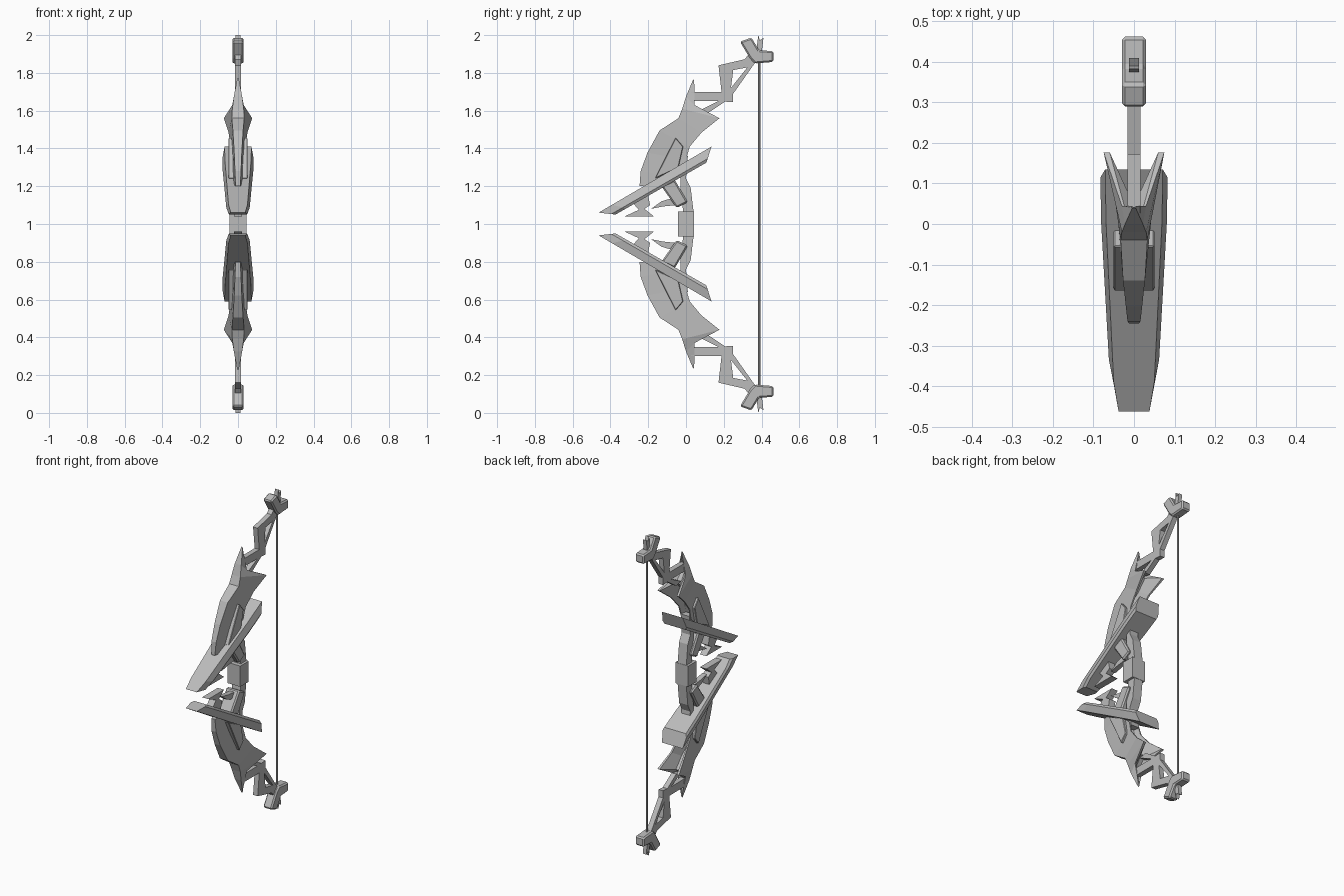
import bpy, bmesh
from mathutils import Vector

if "Cube" in bpy.data.objects:
    bpy.data.objects.remove(bpy.data.objects["Cube"], do_unlink=True)

GREY = (0.5, 0.5, 0.5, 1)
mat = bpy.data.materials.new("plain_grey")
mat.use_nodes = True
mat.diffuse_color = GREY
mat.node_tree.nodes["Principled BSDF"].inputs["Base Color"].default_value = GREY


def loft(name, rings, bevel=0.0):
    """Skin closed rings of equal length, and cap both ends."""
    bm = bmesh.new()
    loops = [[bm.verts.new(p) for p in ring] for ring in rings]
    n = len(loops[0])
    for a, b in zip(loops, loops[1:]):
        for i in range(n):
            j = (i + 1) % n
            bm.faces.new((a[i], a[j], b[j], b[i]))
    bm.faces.new(loops[0])
    bm.faces.new(loops[-1])
    bmesh.ops.recalc_face_normals(bm, faces=bm.faces)
    mesh = bpy.data.meshes.new(name)
    bm.to_mesh(mesh)
    bm.free()
    obj = bpy.data.objects.new(name, mesh)
    bpy.context.collection.objects.link(obj)
    mesh.materials.append(mat)
    if bevel:
        mod = obj.modifiers.new("bevel", "BEVEL")
        mod.width, mod.segments = bevel, 1
    return obj


def prism(name, profile, half, bevel=0.0, centre=0.0):
    """Side profile of (y, z) points, extruded across x."""
    return loft(name, [[(centre + s * half, y, z) for y, z in profile]
                       for s in (-1, 1)], bevel)


def build_half(side, flip):
    def nm(part):
        return side + "_" + part

    def plate(part, profile, half, bevel=0.0, centre=0.0):
        return prism(nm(part), [(y, flip(z)) for y, z in profile], half, bevel, centre)

    # Swept guard blade: hexagonal section, wider to the back
    top = [Vector((-.463, 1.06)), Vector((.135, 1.41))]
    low = [Vector((-.373, 1.05)), Vector((.108, 1.325))]
    rings = []
    for t, w in ((0, .05), (.12, .062), (.78, .081), (1, .083)):
        a, b = top[0].lerp(top[1], t), low[0].lerp(low[1], t)
        m = a.lerp(b, .75)
        half = [(w - .012, a), (w, m), (w - .008, b)]
        pts = half + [(-x, p) for x, p in reversed(half)]
        rings.append([(x, p.x, flip(p.y)) for x, p in pts])
    loft(nm("guard_blade"), rings)

    # Limb shell: narrow front spine with wings flaring to the back
    stations = [
        ((-.246, 1.20, .012), (-.20, 1.20, .020)),
        ((-.24, 1.28, .016), (-.10, 1.25, .030)),
        ((-.204, 1.378, .020), (0, 1.34, .035)),
        ((-.14, 1.495, .027), (.02, 1.41, .040)),
        ((-.04, 1.56, .033), (.082, 1.484, .050)),
        ((-.02, 1.61, .030), (.177, 1.56, .075)),
        ((0, 1.675, .022), (.045, 1.63, .030)),
        ((.04, 1.77, .004), (.044, 1.74, .006)),
    ]
    rings = []
    for (fy, fz, fw), (by, bz, bw) in stations:
        iy, iz = fy + .5 * (by - fy), fz + .5 * (bz - fz)
        half = [(fw, fy, fz), (bw, by, bz), (bw * .8, by, bz), (fw * .5, iy, iz)]
        pts = half + [(-x, y, z) for x, y, z in reversed(half)]
        rings.append([(x, y, flip(z)) for x, y, z in pts])
    loft(nm("limb_shell"), rings)

    # Raised side panels on the shell
    panel = [(-.165, 1.24), (-.055, 1.457), (-.015, 1.41), (-.04, 1.30)]
    for label, s in (("left", 1), ("right", -1)):
        plate(label + "_side_panel", panel, .014, .003, s * .036)

    # Open zigzag arm
    arm = {
        "arm_bar": [(.02, 1.70), (.25, 1.70), (.25, 1.645), (.17, 1.65), (.03, 1.65)],
        "arm_brace": [(.17, 1.65), (.21, 1.65), (.12, 1.59), (.07, 1.60)],
        "arm_upright": [(.172, 1.84), (.25, 1.815), (.238, 1.72), (.25, 1.70), (.188, 1.70)],
        "arm_top": [(.172, 1.84), (.31, 1.872), (.36, 1.93), (.38, 1.86), (.33, 1.83), (.25, 1.815)],
        "arm_strut": [(.25, 1.69), (.238, 1.72), (.325, 1.83), (.37, 1.86)],
    }
    for part, profile in arm.items():
        plate(part, profile, .016)

    # Bent tip block and its peg
    plate("tip_block", [(.286, 1.965), (.346, 1.987), (.387, 1.92), (.462, 1.915),
                        (.462, 1.858), (.365, 1.85), (.34, 1.875)], .03, .008)
    plate("tip_peg", [(.37, 1.90), (.383, 2.0), (.39, 1.972), (.41, 1.985), (.40, 1.90)], .012)

    # Riser block, neck and front claws
    plate("riser_block", [(-.13, 1.20), (-.06, 1.235), (.01, 1.115), (-.05, 1.085)], .045, .008)
    plate("neck", [(-.03, 1.36), (.01, 1.36), (.0, 1.24), (.025, 1.19), (.04, 1.065),
                   (-.015, 1.065), (-.03, 1.20)], .03)
    plate("claw", [(-.185, 1.08), (-.13, 1.12), (-.08, 1.135), (-.05, 1.10), (-.12, 1.093)], .016)
    plate("tooth", [(-.325, 1.04), (-.17, 1.04), (-.22, 1.08), (-.19, 1.10),
                    (-.20, 1.15), (-.28, 1.11), (-.25, 1.075)], .022)


build_half("upper", lambda z: z)
build_half("lower", lambda z: 2 - z)

# Grip and string
prism("grip", [(-.042, .935), (.042, .935), (.042, 1.065), (-.042, 1.065)], .045)
bpy.ops.mesh.primitive_cylinder_add(vertices=8, radius=.006, depth=1.74, location=(0, .388, 1))
string = bpy.context.object
string.name = "string"
string.data.materials.append(mat)
